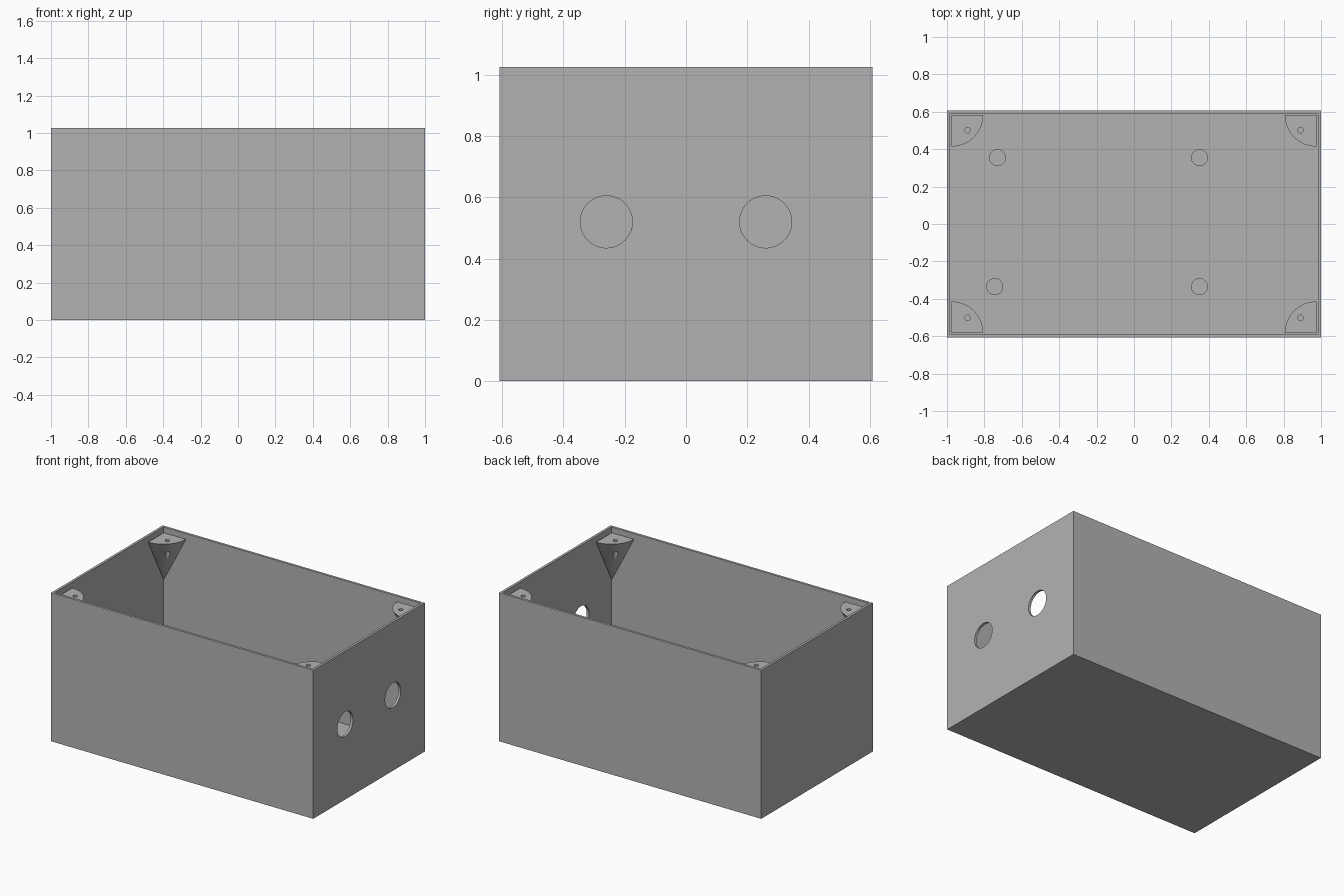
import bpy, bmesh, math
from mathutils import Matrix, Vector

cube = bpy.data.objects.get("Cube")
if cube:
    bpy.data.objects.remove(cube, do_unlink=True)

HX, HY, HEIGHT = 1.0, 0.608, 1.025
WALL, FLOOR = 0.024, 0.036
IX, IY = HX - WALL, HY - WALL
BOSS_TOP, BOSS_TIP, BOSS_R = 0.99, 0.665, 0.17

grey = bpy.data.materials.new("plain grey")
grey.use_nodes = True
colour = (0.45, 0.45, 0.45, 1)
grey.diffuse_color = colour
grey.node_tree.nodes["Principled BSDF"].inputs["Base Color"].default_value = colour


def make_object(name, bm):
    bmesh.ops.recalc_face_normals(bm, faces=bm.faces)
    mesh = bpy.data.meshes.new(name)
    bm.to_mesh(mesh)
    bm.free()
    mesh.materials.append(grey)
    obj = bpy.data.objects.new(name, mesh)
    bpy.context.collection.objects.link(obj)
    return obj


def cylinder(name, centre, radius, depth, axis="Z", sides=48):
    bm = bmesh.new()
    turn = Matrix.Rotation(math.pi / 2, 4, "Y") if axis == "X" else Matrix()
    bmesh.ops.create_cone(bm, cap_ends=True, segments=sides, radius1=radius,
                          radius2=radius, depth=depth,
                          matrix=Matrix.Translation(centre) @ turn)
    return make_object(name, bm)


def activate(obj):
    bpy.ops.object.select_all(action="DESELECT")
    obj.select_set(True)
    bpy.context.view_layer.objects.active = obj


def cut(obj, cutter):
    cutter.hide_render = True
    mod = obj.modifiers.new("cut", "BOOLEAN")
    mod.operation, mod.solver, mod.object = "DIFFERENCE", "EXACT", cutter
    activate(obj)
    bpy.ops.object.modifier_apply(modifier=mod.name)
    bpy.data.objects.remove(cutter, do_unlink=True)


def smooth(obj):
    activate(obj)
    bpy.ops.object.shade_smooth_by_angle(angle=math.radians(30))


# Open box: inset the top face and push it down to the floor
bm = bmesh.new()
bmesh.ops.create_cube(bm, size=1, matrix=Matrix.Translation((0, 0, HEIGHT / 2))
                      @ Matrix.Diagonal((2 * HX, 2 * HY, HEIGHT, 1)))
top = max(bm.faces, key=lambda f: f.calc_center_median().z)
bmesh.ops.inset_region(bm, faces=[top], thickness=WALL)
well = bmesh.ops.extrude_face_region(bm, geom=[top])["geom"]
if top.is_valid:
    bmesh.ops.delete(bm, geom=[top], context="FACES")
for v in well:
    if isinstance(v, bmesh.types.BMVert):
        v.co.z = FLOOR
box = make_object("box_body", bm)

# Two cable holes in the left end wall
for y in (-0.26, 0.26):
    cut(box, cylinder("cable_hole_cutter", (HX, y, 0.52), 0.085, 0.2, "X"))
smooth(box)

# Quarter-cone lid supports with screw holes in the corners
for sx, side in ((-1, "right"), (1, "left")):
    for sy, end in ((-1, "front"), (1, "back")):
        bm = bmesh.new()
        corner = Vector((sx * IX, sy * IY, BOSS_TOP))
        tip = bm.verts.new((corner.x, corner.y, BOSS_TIP))
        centre = bm.verts.new(corner)
        arc = []
        for i in range(17):
            a = math.pi / 2 * i / 16
            arc.append(bm.verts.new(corner - BOSS_R * Vector(
                (sx * math.cos(a), sy * math.sin(a), 0))))
        bm.faces.new([centre] + arc)
        for a, b in zip([centre] + arc, arc + [centre]):
            bm.faces.new((tip, b, a))
        boss = make_object(f"lid_support_{end}_{side}", bm)
        cut(boss, cylinder("screw_hole_cutter", (sx * 0.89, sy * 0.502, BOSS_TOP),
                           0.015, 1, sides=16))
        smooth(boss)

# Round standoffs on the floor
POST = 0.08
for i, (x, y) in enumerate(((-0.73, 0.355), (0.35, 0.355),
                            (-0.745, -0.335), (0.35, -0.335))):
    smooth(cylinder(f"floor_standoff_{i + 1}", (x, y, FLOOR + POST / 2),
                    0.045, POST, sides=32))
